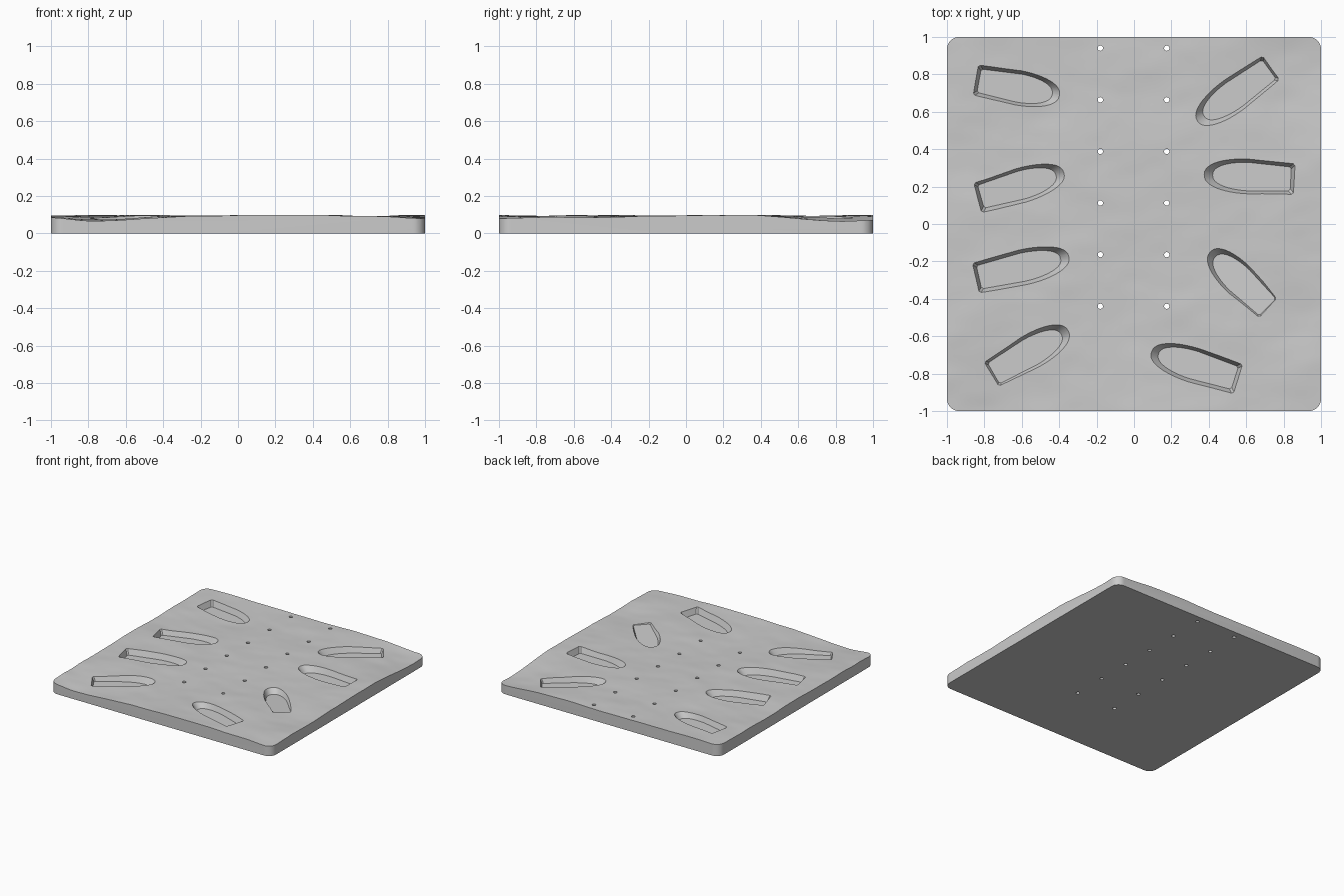
import bpy, bmesh, math
from mathutils import Vector, Matrix, noise

cube = bpy.data.objects.get("Cube")
if cube:
    bpy.data.objects.remove(cube)

# One flat grey material
grey = bpy.data.materials.new("plain grey")
grey.use_nodes = True
colour = (0.6, 0.6, 0.6, 1)
grey.diffuse_color = colour
bsdf = next(n for n in grey.node_tree.nodes if n.type == 'BSDF_PRINCIPLED')
bsdf.inputs["Base Color"].default_value = colour

# Hollows in the rolling surface: x, y, radius, depth
HOLLOWS = [(-0.75, -1.0, 0.3, 0.024), (1.0, 0.85, 0.3, 0.03),
           (0.8, -0.52, 0.2, 0.014), (1.0, -1.0, 0.25, 0.014),
           (-0.55, 0.45, 0.3, 0.008), (-0.2, -0.6, 0.3, 0.006)]

# Pockets: stern x, stern y, heading in degrees, length, stern floor z
POCKETS = [(-0.85, 0.77, -10.5, 0.47, 0.05), (-0.84, 0.14, 16, 0.49, 0.05),
           (-0.85, -0.29, 13, 0.52, 0.05), (-0.77, -0.81, 30, 0.49, 0.05),
           (0.74, 0.84, 216, 0.50, 0.05), (0.86, 0.24, 177, 0.49, 0.05),
           (0.73, -0.46, 136, 0.46, 0.078), (0.56, -0.83, 162.5, 0.50, 0.05)]


def height(x, y):
    z = 0.094 + 0.007 * noise.fractal(Vector((x * 2, y * 3, 0.4)), 1, 2, 3)
    for cx, cy, r, depth in HOLLOWS:
        z -= depth * math.exp(-((x - cx) ** 2 + (y - cy) ** 2) / r ** 2)
    return min(z, 0.1)


def make_object(name, bm):
    bmesh.ops.recalc_face_normals(bm, faces=bm.faces)
    mesh = bpy.data.meshes.new(name)
    bm.to_mesh(mesh)
    bm.free()
    mesh.materials.append(grey)
    obj = bpy.data.objects.new(name, mesh)
    bpy.context.collection.objects.link(obj)
    return obj


def loft(bm, lower, upper):
    """Closed solid between two matching outlines."""
    a = [bm.verts.new(p) for p in lower]
    b = [bm.verts.new(p) for p in upper]
    n = len(a)
    for i in range(n):
        j = (i + 1) % n
        bm.faces.new((a[i], a[j], b[j], b[i]))
    bm.faces.new(a[::-1])
    bm.faces.new(b)


def boat_outline(length, inset, bow_inset):
    """Square stern at x = 0, sides swelling a little, then a curved bow."""
    stern, beam = 0.086 - inset, 0.098 - inset
    tip, start = length - bow_inset, length * 0.5
    side = [(inset, stern - 0.01), (inset + 0.01, stern)]
    for i in range(12):
        t = i / 12 * math.pi / 2
        side.append((start + (tip - start) * math.sin(t), beam * math.cos(t) ** 0.85))
    return side + [(tip, 0)] + [(x, -y) for x, y in reversed(side)]


def boolean(target, cutter, operation):
    cutter.hide_render = True
    mod = target.modifiers.new(operation.lower(), 'BOOLEAN')
    mod.operation = operation
    mod.solver = 'EXACT'
    mod.object = cutter
    bpy.context.view_layer.update()
    graph = bpy.context.evaluated_depsgraph_get()
    mesh = bpy.data.meshes.new_from_object(target.evaluated_get(graph))
    target.modifiers.clear()
    target.data = mesh
    bpy.data.objects.remove(cutter)


# Rolling ground slab, slightly oversize
bm = bmesh.new()
bmesh.ops.create_grid(bm, x_segments=90, y_segments=90, size=1.03)
base = bmesh.ops.extrude_face_region(bm, geom=bm.faces[:])
raised = {v for v in base["geom"] if isinstance(v, bmesh.types.BMVert)}
for v in bm.verts:
    v.co.z = height(v.co.x, v.co.y) if v in raised else -0.05
plate = make_object("terrain_plate", bm)

# Trim to a square with rounded corners and a flat base
bm = bmesh.new()
radius = 0.065
outline = []
for corner in range(4):
    mid = Matrix.Rotation(corner * math.pi / 2, 2) @ Vector((1 - radius, 1 - radius))
    for i in range(9):
        a = (corner + i / 8) * math.pi / 2
        outline.append((mid.x + radius * math.cos(a), mid.y + radius * math.sin(a)))
loft(bm, [(x, y, 0) for x, y in outline], [(x, y, 0.3) for x, y in outline])
boolean(plate, make_object("plate_trim", bm), 'INTERSECT')

# Boat-shaped pockets with flared walls
bm = bmesh.new()
for x, y, heading, length, stern_z in POCKETS:
    place = Matrix.Translation((x, y, 0)) @ Matrix.Rotation(math.radians(heading), 4, 'Z')
    floor = [place @ Vector((px, py, stern_z + (0.047 - stern_z) * px / length))
             for px, py in boat_outline(length, 0.022, 0.05)]
    rim = [place @ Vector((px, py, 0.125))
           for px, py in boat_outline(length, -0.008, -0.022)]
    loft(bm, floor, rim)

# Two rows of through holes
for x in (-0.18, 0.175):
    for row in range(6):
        bmesh.ops.create_cone(bm, cap_ends=True, segments=20, radius1=0.014,
                              radius2=0.014, depth=0.5,
                              matrix=Matrix.Translation((x, 0.94 - 0.276 * row, 0)))
boolean(plate, make_object("pocket_and_hole_cutter", bm), 'DIFFERENCE')

# Smooth ground with crisp rims
bpy.ops.object.select_all(action='DESELECT')
plate.select_set(True)
bpy.context.view_layer.objects.active = plate
bpy.ops.object.shade_smooth_by_angle(angle=math.radians(25))
